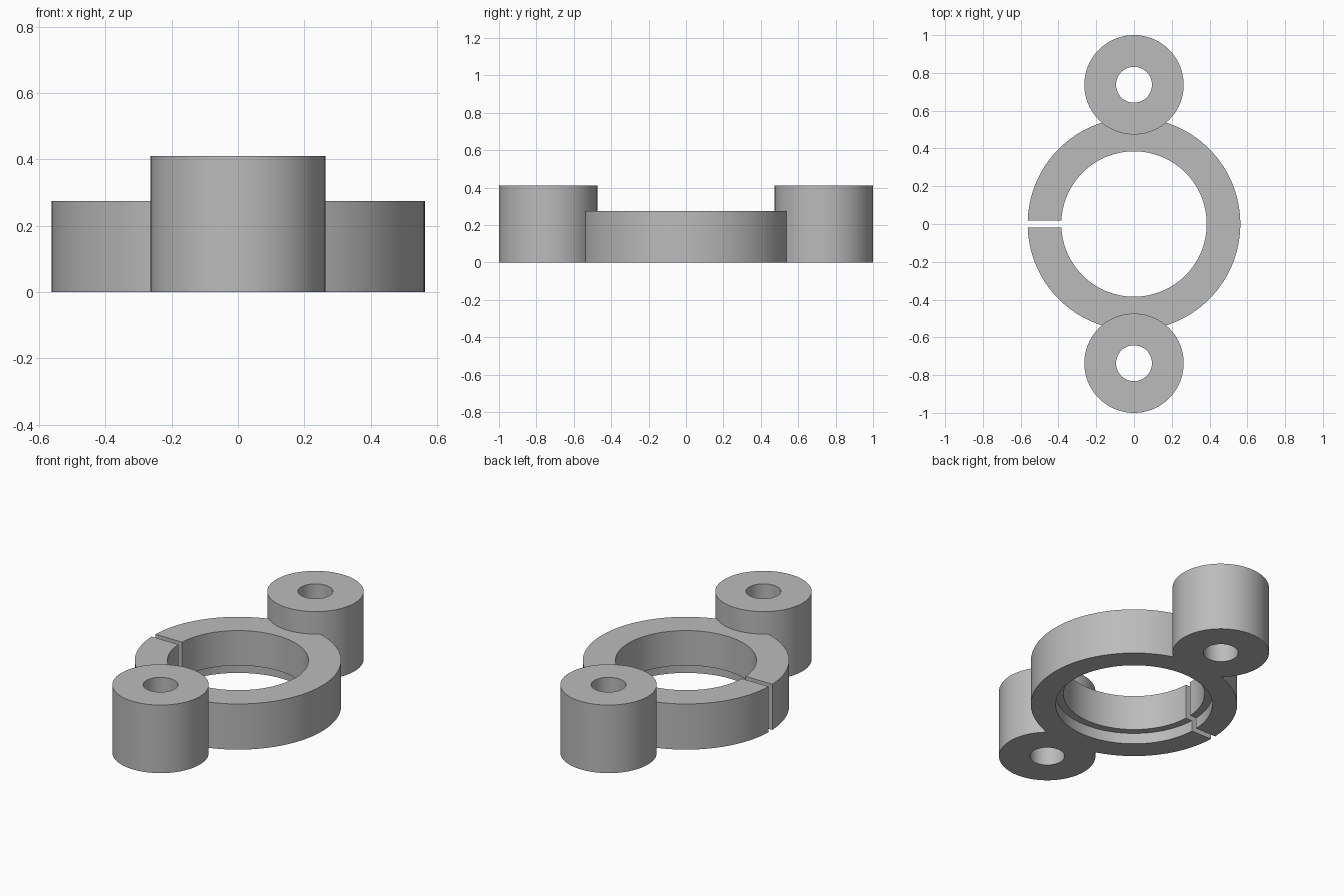
import bpy
import bmesh
import math
from mathutils import Matrix

cube = bpy.data.objects.get("Cube")
if cube:
    bpy.data.objects.remove(cube, do_unlink=True)

# Single grey material
GREY = (0.5, 0.5, 0.5, 1.0)
metal = bpy.data.materials.new("plain grey")
metal.use_nodes = True
metal.diffuse_color = GREY
metal.node_tree.nodes["Principled BSDF"].inputs["Base Color"].default_value = GREY

RING_OUTER, RING_INNER, RING_HEIGHT = 0.563, 0.385, 0.275
RECESS_RADIUS, RECESS_DEPTH = 0.428, 0.065
BOSS_RADIUS, BOSS_HOLE, BOSS_HEIGHT = 0.263, 0.095, 0.41
BOSS_Y = 1 - BOSS_RADIUS
SLIT = 0.036


def finish(bm, name):
    bmesh.ops.recalc_face_normals(bm, faces=bm.faces)
    mesh = bpy.data.meshes.new(name)
    bm.to_mesh(mesh)
    bm.free()
    obj = bpy.data.objects.new(name, mesh)
    bpy.context.collection.objects.link(obj)
    mesh.materials.append(metal)
    return obj


def lathe(name, profile, y=0, steps=96):
    """Turn a closed (radius, height) profile around a vertical axis."""
    bm = bmesh.new()
    rings = []
    for i in range(steps):
        a = math.tau * i / steps
        rings.append([bm.verts.new((r * math.cos(a), y + r * math.sin(a), z))
                      for r, z in profile])
    count = len(profile)
    for i in range(steps):
        here, there = rings[i], rings[(i + 1) % steps]
        for j in range(count):
            k = (j + 1) % count
            bm.faces.new((here[j], there[j], there[k], here[k]))
    return finish(bm, name)


def combine(target, tool, operation):
    """Apply a boolean and discard the tool object."""
    mod = target.modifiers.new(operation.title(), 'BOOLEAN')
    mod.operation = operation
    mod.solver = 'EXACT'
    mod.object = tool
    bpy.context.view_layer.update()
    with bpy.context.temp_override(object=target, active_object=target):
        bpy.ops.object.modifier_apply(modifier=mod.name)
    bpy.data.objects.remove(tool, do_unlink=True)


# Ring with a shallow recess around the bore on its underside
clamp = lathe("split_ring_with_bosses", [
    (RING_INNER, RING_HEIGHT), (RING_OUTER, RING_HEIGHT),
    (RING_OUTER, 0), (RECESS_RADIUS, 0),
    (RECESS_RADIUS, RECESS_DEPTH), (RING_INNER, RECESS_DEPTH)], steps=128)

# Slit through the right side of the ring
bm = bmesh.new()
bmesh.ops.create_cube(bm, size=1, matrix=Matrix.Translation((-0.5, 0, 0.2))
                      @ Matrix.Diagonal((0.5, SLIT, 1, 1)))
slit = finish(bm, "slit_cutter")
slit.hide_render = True
combine(clamp, slit, 'DIFFERENCE')

# Tall hollow bosses at the front and back
for side, label in ((-1, "front"), (1, "back")):
    boss = lathe(label + "_boss", [
        (BOSS_HOLE, BOSS_HEIGHT), (BOSS_RADIUS, BOSS_HEIGHT),
        (BOSS_RADIUS, 0), (BOSS_HOLE, 0)], y=side * BOSS_Y)
    combine(clamp, boss, 'UNION')

# Smooth round walls, crisp edges
bpy.ops.object.select_all(action='DESELECT')
clamp.select_set(True)
bpy.context.view_layer.objects.active = clamp
bpy.ops.object.shade_smooth_by_angle(angle=math.radians(30))
